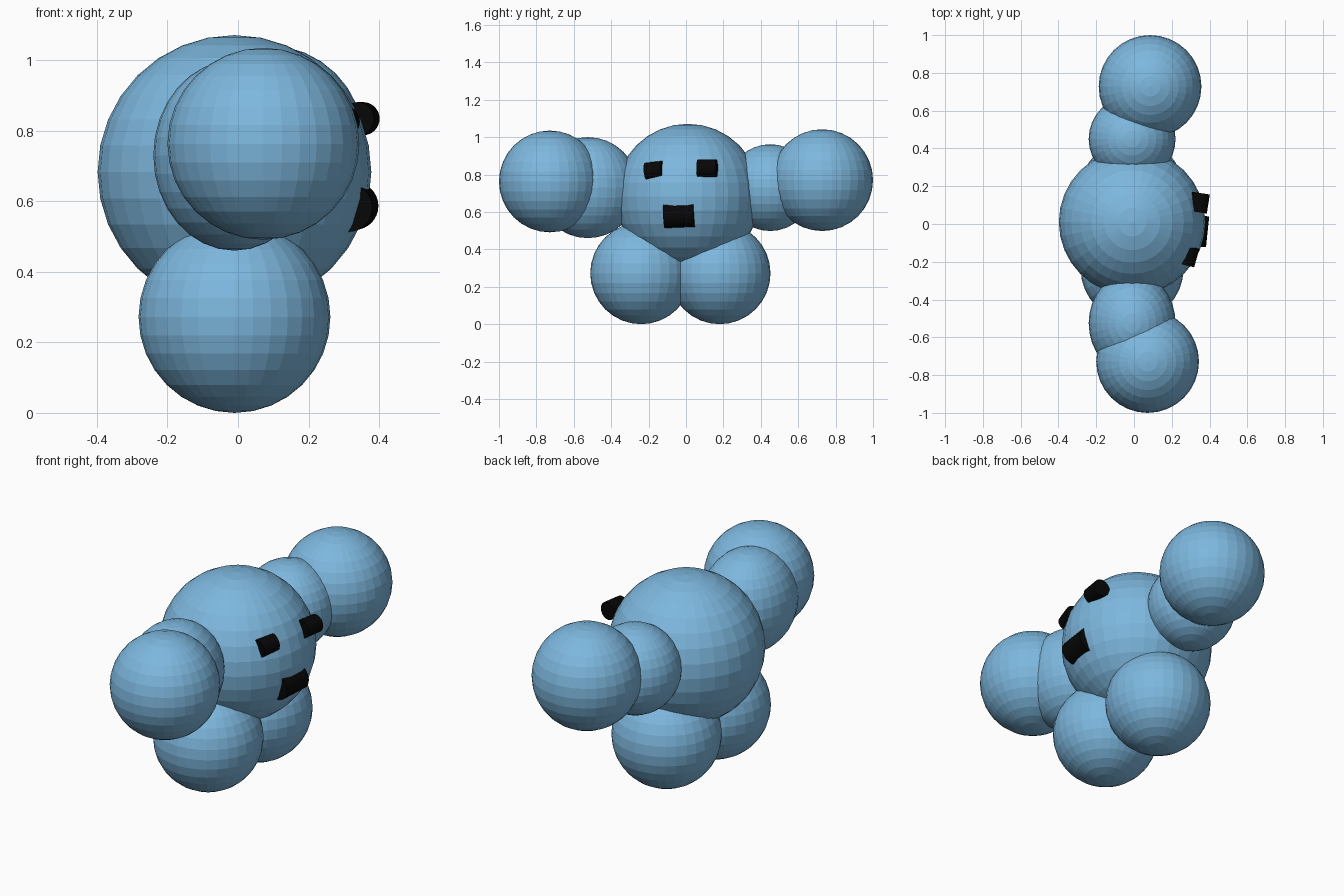
import bpy, math

if "Cube" in bpy.data.objects:
    bpy.data.objects.remove(bpy.data.objects["Cube"])


def material(name, rgb):
    m = bpy.data.materials.new(name)
    m.diffuse_color = (*rgb, 1)
    m.use_nodes = True
    m.node_tree.nodes["Principled BSDF"].inputs["Base Color"].default_value = m.diffuse_color
    return m


BLUE = material("sky blue", (0.205, 0.475, 0.73))
BLACK = material("black", (0.002, 0.002, 0.002))


def ball(name, centre, radii):
    bpy.ops.mesh.primitive_uv_sphere_add(segments=32, ring_count=16, radius=1, location=centre)
    o = bpy.context.object
    o.name = name
    o.scale = radii
    o.data.materials.append(BLUE)


def roller(name, centre, radius, length, yaw, tilt=0):
    # cylinder lying along y, half sunk into the face
    bpy.ops.mesh.primitive_cylinder_add(
        vertices=32, radius=radius, depth=length, location=centre,
        rotation=(math.radians(-90 + tilt), 0, math.radians(-yaw)))
    o = bpy.context.object
    o.name = name
    o.data.materials.append(BLACK)


# body
ball("body", (-0.01, 0.01, 0.683), (0.388,) * 3)

# arms, the one on the -y side is a little larger
ball("arm_near", (-0.01, -0.525, 0.73), (0.23, 0.27, 0.27))
ball("arm_far", (-0.01, 0.45, 0.73), (0.23, 0.23, 0.232))

# hands and feet
ball("hand_near", (0.072, -0.728, 0.763), (0.272,) * 3)
ball("hand_far", (0.085, 0.728, 0.77), (0.272,) * 3)
for name, y in (("foot_near", -0.24), ("foot_far", 0.18)):
    ball(name, (-0.01, y, 0.272), (0.272,) * 3)

# face on the +x side
roller("eye_near", (0.288, -0.168, 0.822), 0.046, 0.096, 16, 6)
roller("eye_far", (0.347, 0.113, 0.834), 0.047, 0.102, 9)
roller("mouth", (0.322, -0.035, 0.584), 0.068, 0.162, 6, 2)
